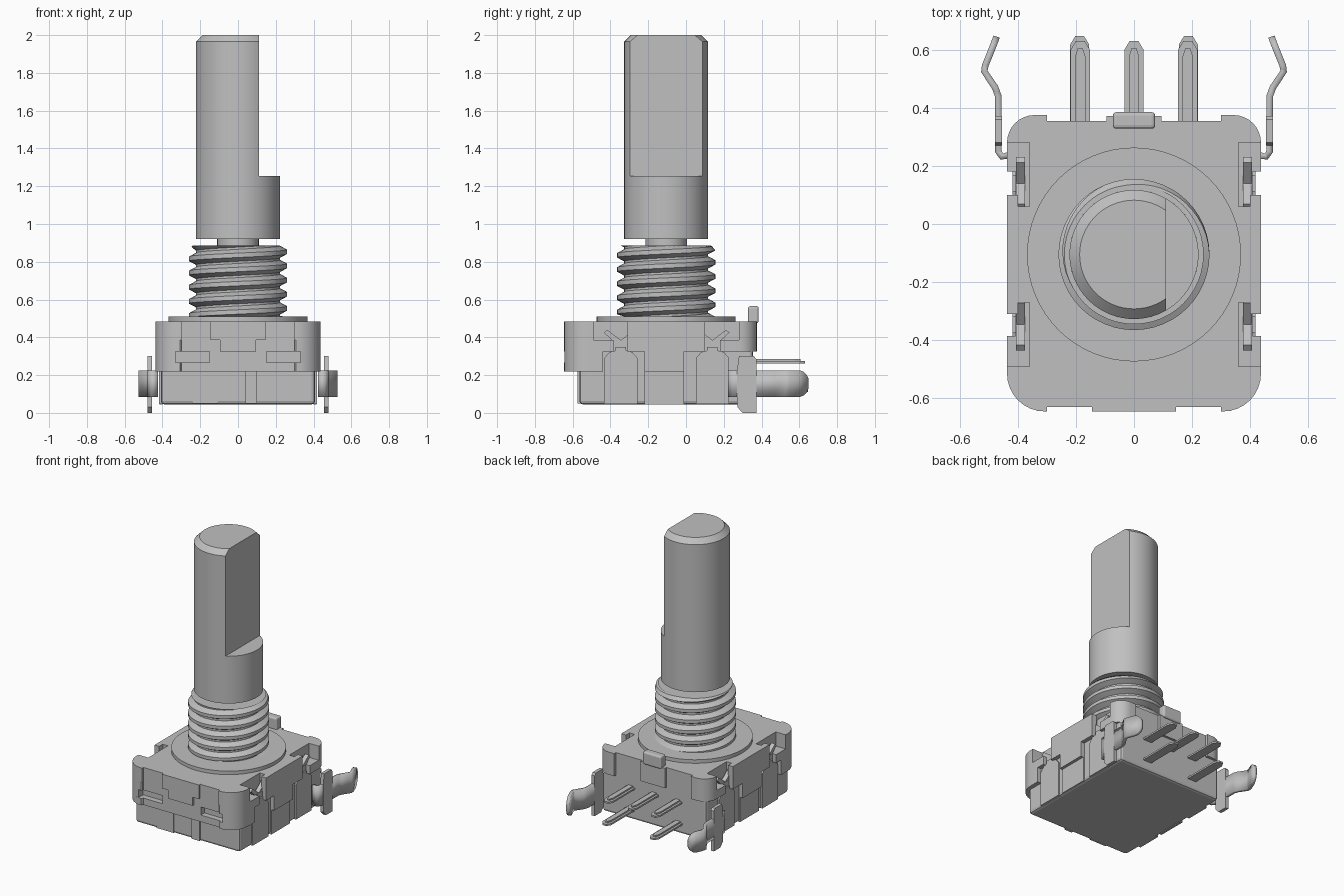
import bpy, bmesh, math
from mathutils import Vector

if "Cube" in bpy.data.objects:
    bpy.data.objects.remove(bpy.data.objects["Cube"], do_unlink=True)

GREY = (0.53, 0.53, 0.53, 1)
metal = bpy.data.materials.new("light_grey")
metal.use_nodes = True
metal.diffuse_color = GREY
metal.node_tree.nodes["Principled BSDF"].inputs["Base Color"].default_value = GREY
CY = -0.105  # y of the shaft axis


def finish(name, bm, smooth=False):
    bmesh.ops.recalc_face_normals(bm, faces=bm.faces)
    me = bpy.data.meshes.new(name)
    bm.to_mesh(me)
    bm.free()
    me.materials.append(metal)
    ob = bpy.data.objects.new(name, me)
    bpy.context.collection.objects.link(ob)
    if smooth:
        bpy.ops.object.select_all(action='DESELECT')
        ob.select_set(True)
        bpy.context.view_layer.objects.active = ob
        bpy.ops.object.shade_smooth_by_angle(angle=math.radians(32))
    return ob


def prism(name, pts, a, b, axis='z', smooth=False):
    """Extrude a flat outline from a to b along z (points x,y) or x (points y,z)."""
    bm = bmesh.new()
    put = (lambda p, h: (p[0], p[1], h)) if axis == 'z' else (lambda p, h: (h, p[0], p[1]))
    low = [bm.verts.new(put(p, a)) for p in pts]
    top = [bm.verts.new(put(p, b)) for p in pts]
    bm.faces.new(low)
    bm.faces.new(top)
    n = len(pts)
    for i in range(n):
        bm.faces.new((low[i], low[(i + 1) % n], top[(i + 1) % n], top[i]))
    return finish(name, bm, smooth)


def box(name, x0, x1, y0, y1, z0, z1, bevel=0):
    ob = prism(name, [(x0, y0), (x1, y0), (x1, y1), (x0, y1)], z0, z1)
    if bevel:
        m = ob.modifiers.new("soft_edges", 'BEVEL')
        m.width, m.segments = bevel, 3
    return ob


def lathe(name, profile, flat_x=None, n=64):
    """Turn (radius, z) points round the shaft axis, optionally cut a flat."""
    bm = bmesh.new()
    rings = [[bm.verts.new((r * math.cos(2 * math.pi * i / n), CY + r * math.sin(2 * math.pi * i / n), z))
              for i in range(n)] for r, z in profile]
    for a, b in zip(rings, rings[1:]):
        for i in range(n):
            bm.faces.new((a[i], a[(i + 1) % n], b[(i + 1) % n], b[i]))
    bm.faces.new(rings[0])
    bm.faces.new(rings[-1])
    if flat_x is not None:
        cut = bmesh.ops.bisect_plane(bm, geom=bm.verts[:] + bm.edges[:] + bm.faces[:],
                                     plane_co=(flat_x, 0, 0), plane_no=(1, 0, 0), clear_outer=True)
        bmesh.ops.holes_fill(bm, edges=[e for e in bm.edges if e.is_boundary], sides=0)
    return finish(name, bm, True)


def arc(cx, cy, r, a0, a1, n=8):
    return [(cx + r * math.cos(math.radians(a0 + (a1 - a0) * i / n)),
             cy + r * math.sin(math.radians(a0 + (a1 - a0) * i / n))) for i in range(n + 1)]


def both(half):
    return half + [(-x, y) for x, y in reversed(half)]


# Shaft: round lower part, D-shaped upper part, thin neck
lathe("shaft_lower", [(0.222, 0.92), (0.222, 1.255)])
lathe("shaft_upper", [(0.222, 1.255), (0.222, 1.965), (0.187, 2.0)], flat_x=0.11)
lathe("shaft_neck", [(0.11, 0.86), (0.11, 0.93)])

# Bushing with a helical thread and a flange
lathe("flange", [(0.368, 0.48), (0.368, 0.51)])
lathe("bushing_core", [(0.222, 0.5), (0.222, 0.885)])
Z0, Z1, PITCH, SEG = 0.51, 0.885, 0.075, 48
THREAD = [(0, 0.222), (0.15, 0.222), (0.42, 0.26), (0.73, 0.26), (1, 0.222)]
bm = bmesh.new()
rows = []
for i in range(-SEG, SEG * 6 + 1):
    t = 2 * math.pi * i / SEG
    row = []
    for f, r in THREAD:
        z = min(max(Z0 + PITCH * (f + i / SEG), Z0), Z1)
        r = min(r, 0.24 + Z1 - z)
        row.append(bm.verts.new((r * math.cos(t), CY + r * math.sin(t), z)))
    rows.append(row)
for a, b in zip(rows, rows[1:]):
    for j in range(len(THREAD) - 1):
        bm.faces.new((a[j], b[j], b[j + 1], a[j + 1]))
bmesh.ops.remove_doubles(bm, verts=bm.verts, dist=0.0003)
finish("bushing_thread", bm, True)

# Housing block with a raised rib on its front
base = box("base", -0.408, 0.408, -0.565, 0.355, 0.045, 0.36)
mod = base.modifiers.new("soft_edges", 'BEVEL')
mod.width, mod.segments = 0.018, 2
box("base_front_rib", 0.04, 0.10, -0.575, -0.55, 0.05, 0.23)
box("base_front_panel", -0.24, -0.105, -0.57, -0.55, 0.05, 0.23)

# Metal cover: top plate with side cutouts
front_corner = arc(0.307, -0.515, 0.13, -90, 0)
back_corner = arc(0.342, 0.28, 0.095, 0, 90)
top_half = [(0.145, -0.645), (0.145, -0.63), (0.3, -0.63), (0.3, -0.645)] + front_corner + [
    (0.437, -0.49), (0.36, -0.49), (0.36, -0.27), (0.4, -0.27), (0.4, -0.31), (0.437, -0.31),
    (0.437, 0.10), (0.4, 0.10), (0.4, 0.06), (0.36, 0.06), (0.36, 0.28)] + back_corner + [
    (0.3, 0.375), (0.3, 0.355), (0.095, 0.355), (0.095, 0.372)]
prism("cover_top", both(top_half), 0.385, 0.485, smooth=True)

# Cover middle band, open where the side clips pass
mid_half = [(0.3, -0.63), (0.3, -0.64)] + front_corner + [
    (0.437, -0.385), (0.408, -0.385), (0.408, -0.31), (0.437, -0.31), (0.437, 0.10),
    (0.408, 0.10), (0.408, 0.18), (0.437, 0.18)] + back_corner + [(0.3, 0.375), (0.3, 0.355)]
prism("cover_middle", both(mid_half), 0.325, 0.385, smooth=True)

# Front skirt: three layers, the middle one notched to leave two slots
skirt = [(0.3, -0.63)] + front_corner + [(0.437, -0.44)]
slotted = [(0.15, -0.63), (0.15, -0.59), (0.33, -0.59), (0.33, -0.643)] + front_corner[2:] + [(0.437, -0.44)]
prism("skirt_lower", both(skirt), 0.22, 0.268, smooth=True)
prism("skirt_slotted", both(slotted), 0.268, 0.325, smooth=True)
box("front_tab", -0.095, 0.095, -0.645, -0.62, 0.325, 0.39)

# Locating key and tab on the back edge
box("locating_key", -0.073, 0.073, 0.328, 0.385, 0.475, 0.565, 0.012)
box("back_tab", -0.095, 0.095, 0.34, 0.372, 0.345, 0.4)

for s, side in ((1, "left"), (-1, "right")):
    # Side tongue and the two folded clips with split ears
    tongue = [(0.40, -0.22), (0.437, -0.22), (0.437, -0.01), (0.40, -0.01)]
    prism(side + "_tongue", [(s * x, y) for x, y in tongue], 0.22, 0.386)
    prism(side + "_tongue_lower", [(s * min(x, 0.416), y) for x, y in tongue], 0.045, 0.23)
    for yc, end in ((-0.345, "front"), (0.14, "back")):
        clip = [(0.088, 0.047), (0.088, 0.29), (0.06, 0.322), (0.028, 0.33), (0.028, 0.35)]
        prism(f"{side}_{end}_clip", [(yc + y, z) for y, z in both(clip)], s * 0.39, s * 0.418, 'x')
        ear = [(0.0, 0.345), (0.028, 0.345), (0.03, 0.37), (0.09, 0.425), (0.072, 0.44), (0.0, 0.385)]
        for e in (1, -1):
            prism(f"{side}_{end}_ear_{'a' if e > 0 else 'b'}",
                  [(yc + e * y, z) for y, z in ear], s * 0.375, s * 0.406, 'x')

    # Mounting lug: bent ribbon (x, y, half width) with a rounded end
    path = [(0.425, 0.238, 0.07), (0.455, 0.232, 0.07), (0.467, 0.25, 0.07), (0.467, 0.44, 0.07),
            (0.478, 0.47, 0.07), (0.515, 0.525, 0.07), (0.512, 0.545, 0.07), (0.490, 0.60, 0.07),
            (0.482, 0.62, 0.062), (0.476, 0.636, 0.046), (0.473, 0.645, 0.025)]
    bm = bmesh.new()
    rows = [[bm.verts.new((s * x, y, 0.155 + k * w)) for k in (-1, 1)] for x, y, w in path]
    for a, b in zip(rows, rows[1:]):
        bm.faces.new((a[0], b[0], b[1], a[1]))
    lug = finish(side + "_lug", bm, True)
    mod = lug.modifiers.new("thickness", 'SOLIDIFY')
    mod.thickness, mod.offset = 0.023, 0
    stop = [(0.27, 0.085), (0.272, 0.03), (0.30, 0.0), (0.372, 0.0), (0.372, 0.285), (0.36, 0.30),
            (0.28, 0.30), (0.27, 0.225)]
    prism(side + "_lug_stop", stop, s * 0.455, s * 0.479, 'x')


# Contact pins with pointed tips and a raised centre ridge
def pin(name, x, end, z):
    for part, w, y1, z0, z1 in (("", 0.033, end, z, z + 0.012), ("_ridge", 0.018, end - 0.025, z, z + 0.022)):
        half = [(w, 0.34), (w, y1 - 0.03), (w * 0.45, y1)]
        prism(name + part, [(x + px, py) for px, py in both(half)], z0, z1)


for i, x in enumerate((-0.185, 0, 0.185)):
    pin(f"upper_pin_{i + 1}", x, 0.63, 0.262)
for i, x in enumerate((-0.187, 0.187)):
    pin(f"lower_pin_{i + 1}", x, 0.647, 0.11)
